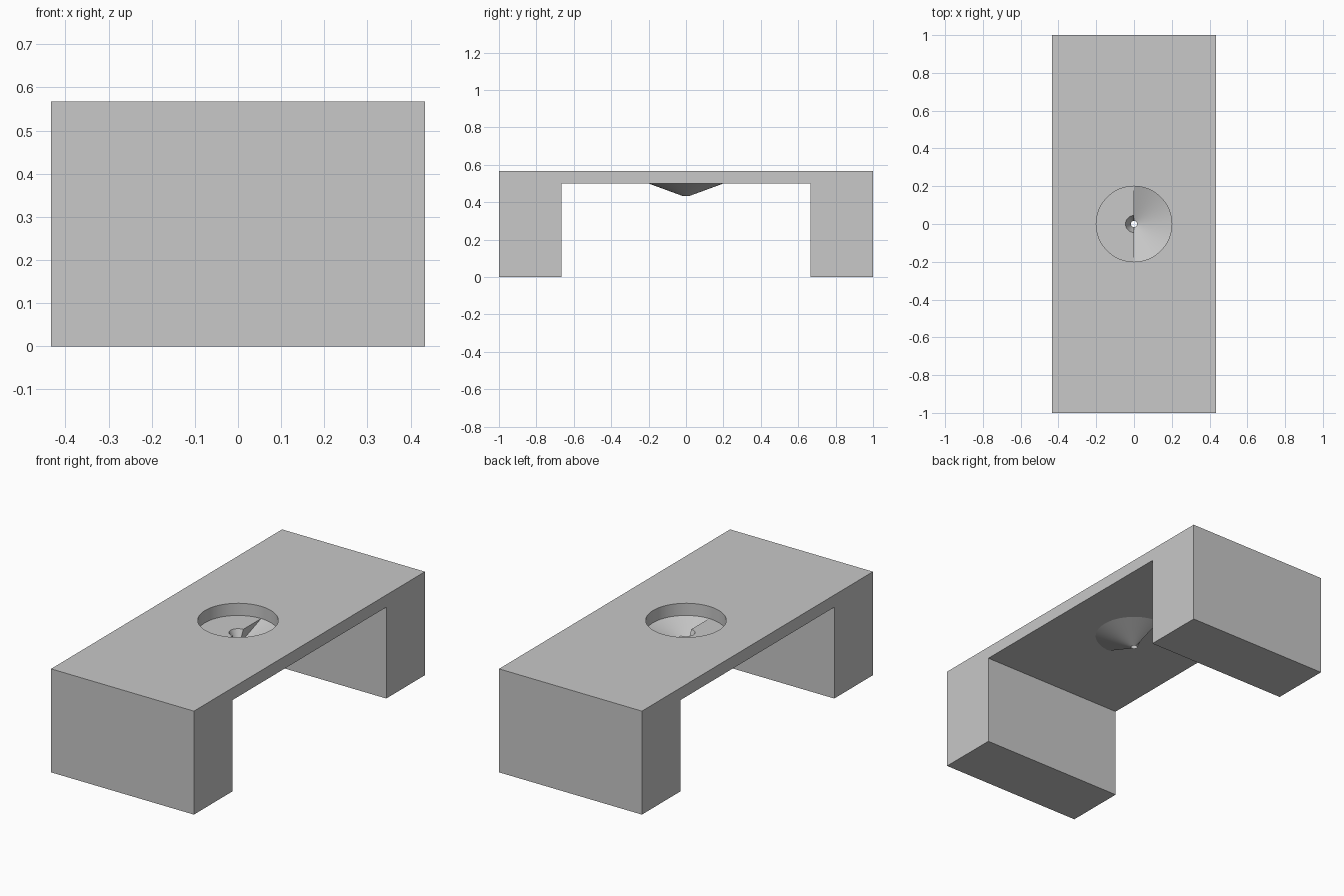
import bpy, bmesh, math

cube = bpy.data.objects.get("Cube")
if cube:
    bpy.data.objects.remove(cube, do_unlink=True)

WIDTH, HEIGHT, UNDER = 0.866, 0.567, 0.5
RIM, MOUTH, OUTLET, TIP = 0.2, 0.045, 0.017, 0.433

grey = bpy.data.materials.new("light_grey")
grey.use_nodes = True
colour = (0.58, 0.58, 0.58, 1)
grey.diffuse_color = colour
grey.node_tree.nodes["Principled BSDF"].inputs["Base Color"].default_value = colour


def finish(name, bm):
    mesh = bpy.data.meshes.new(name)
    bm.to_mesh(mesh)
    bm.free()
    mesh.materials.append(grey)
    obj = bpy.data.objects.new(name, mesh)
    bpy.context.collection.objects.link(obj)
    return obj


def half_turn(name, profile, start, steps=32):
    """Sweep an (r, z) profile half a turn around z, facing up."""
    bm = bmesh.new()
    rows = []
    for i in range(steps + 1):
        a = start + math.pi * i / steps
        rows.append([bm.verts.new((r * math.cos(a), r * math.sin(a), z)) for r, z in profile])
    for a, b in zip(rows, rows[1:]):
        for j in range(len(profile) - 1):
            bm.faces.new((a[j], a[j + 1], b[j + 1], b[j]))
    bm.normal_update()
    if sum(f.normal.z for f in bm.faces) < 0:
        bmesh.ops.reverse_faces(bm, faces=bm.faces[:])
    obj = finish(name, bm)
    bpy.context.view_layer.objects.active = obj
    bpy.ops.object.select_all(action='DESELECT')
    obj.select_set(True)
    bpy.ops.object.shade_smooth_by_angle(angle=math.radians(15))
    return obj


# Bridge body: U profile extruded across x
profile = [(-1, 0), (-0.665, 0), (-0.665, UNDER), (0.665, UNDER),
           (0.665, 0), (1, 0), (1, HEIGHT), (-1, HEIGHT)]
bm = bmesh.new()
face = bm.faces.new([bm.verts.new((-WIDTH / 2, y, z)) for y, z in profile])
new = bmesh.ops.extrude_face_region(bm, geom=[face])["geom"]
bmesh.ops.translate(bm, vec=(WIDTH, 0, 0),
                    verts=[g for g in new if isinstance(g, bmesh.types.BMVert)])
bmesh.ops.recalc_face_normals(bm, faces=bm.faces[:])
body = finish("bridge_body", bm)

# Round hole through the deck
bm = bmesh.new()
bmesh.ops.create_cone(bm, cap_ends=True, segments=64, radius1=RIM, radius2=RIM, depth=0.4)
bmesh.ops.translate(bm, verts=bm.verts[:], vec=(0, 0, HEIGHT))
cutter = finish("hole_cutter", bm)
cutter.hide_render = True
cut = body.modifiers.new("hole", 'BOOLEAN')
cut.operation, cut.solver, cut.object = 'DIFFERENCE', 'EXACT', cutter
bpy.context.view_layer.objects.active = body
bpy.ops.object.modifier_apply(modifier=cut.name)
bpy.data.objects.remove(cutter, do_unlink=True)
bpy.ops.object.select_all(action='DESELECT')
body.select_set(True)
bpy.ops.object.shade_smooth_by_angle(angle=math.radians(30))

# Left half: wide funnel; right half: flat floor with a narrow funnel
half_turn("wide_funnel", [(RIM, UNDER), (OUTLET, TIP)], -math.pi / 2)
half_turn("floor_and_narrow_funnel",
          [(RIM, UNDER), (MOUTH, UNDER), (OUTLET, TIP)], math.pi / 2)

# Upright walls joining the two halves
bm = bmesh.new()
for side in (-1, 1):
    corners = [(RIM, UNDER), (MOUTH, UNDER), (OUTLET, TIP)][::side]
    bm.faces.new([bm.verts.new((0, side * r, z)) for r, z in corners])
bm.normal_update()
for f in bm.faces:
    if f.normal.x < 0:
        f.normal_flip()
finish("divider_walls", bm)
